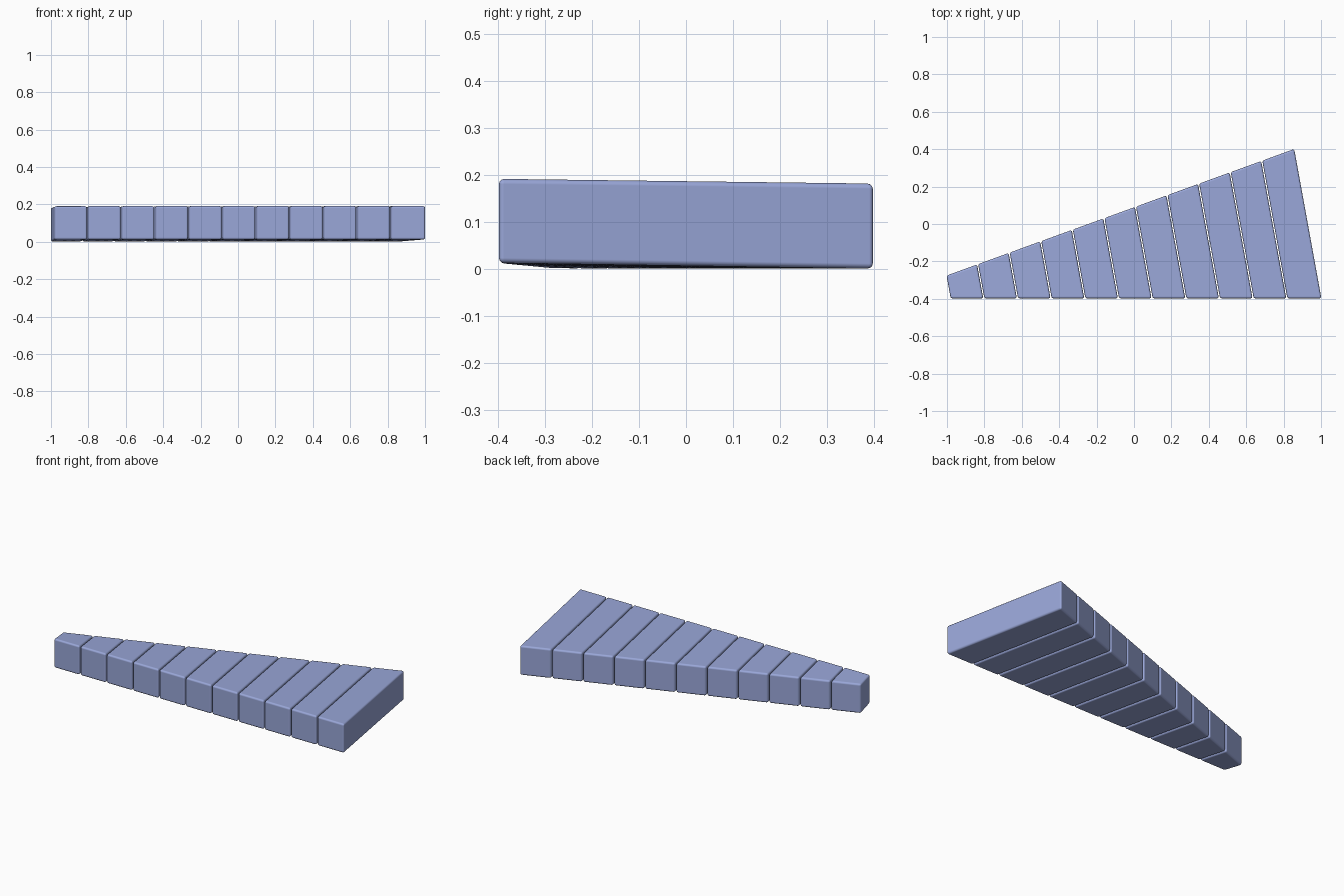
import bpy
import bmesh

if "Cube" in bpy.data.objects:
    bpy.data.objects.remove(bpy.data.objects["Cube"], do_unlink=True)

COUNT = 11
STEP = 0.18        # bar width along the straight front edge
FRONT_Y = -0.398
SKEW = -0.182      # sideways lean of every seam
RISE = 0.364       # slope of the long back edge
GAP = 0.003

blue = bpy.data.materials.new("soft_blue")
blue.use_nodes = True
colour = (0.32, 0.385, 0.69, 1)
blue.diffuse_color = colour
blue.node_tree.nodes["Principled BSDF"].inputs["Base Color"].default_value = colour


def back_point(x):
    """Follow a leaning seam from the front edge to the sloping back edge."""
    base = 0.401 + RISE * (x - 0.857)
    depth = (base - FRONT_Y) / (1 - RISE * SKEW)
    return x + SKEW * depth, FRONT_Y + depth


def make_bar(index):
    left = -0.983 + STEP * index + GAP
    right = left + STEP - 2 * GAP
    if index == COUNT - 1:
        right = 1.002
    outline = [(left, FRONT_Y), (right, FRONT_Y), back_point(right), back_point(left)]
    bm = bmesh.new()
    # Each bar dips slightly toward its back end
    lower = [bm.verts.new((x, y, z)) for (x, y), z in zip(outline, (0.012, 0.012, 0, 0))]
    upper = [bm.verts.new((x, y, z)) for (x, y), z in zip(outline, (0.191, 0.191, 0.181, 0.181))]
    bm.faces.new(lower[::-1])
    bm.faces.new(upper)
    for i in range(4):
        j = (i + 1) % 4
        bm.faces.new((lower[i], lower[j], upper[j], upper[i]))
    bmesh.ops.recalc_face_normals(bm, faces=bm.faces)
    name = f"bar_{index + 1}"
    mesh = bpy.data.meshes.new(name)
    bm.to_mesh(mesh)
    bm.free()
    mesh.materials.append(blue)
    bar = bpy.data.objects.new(name, mesh)
    bpy.context.collection.objects.link(bar)

    # Small rounded edges
    bevel = bar.modifiers.new("rounded_edges", "BEVEL")
    bevel.width = 0.011
    bevel.segments = 3
    bevel.limit_method = "NONE"
    bevel.harden_normals = True
    for face in mesh.polygons:
        face.use_smooth = True


# Row of bars, short to long
for n in range(COUNT):
    make_bar(n)
